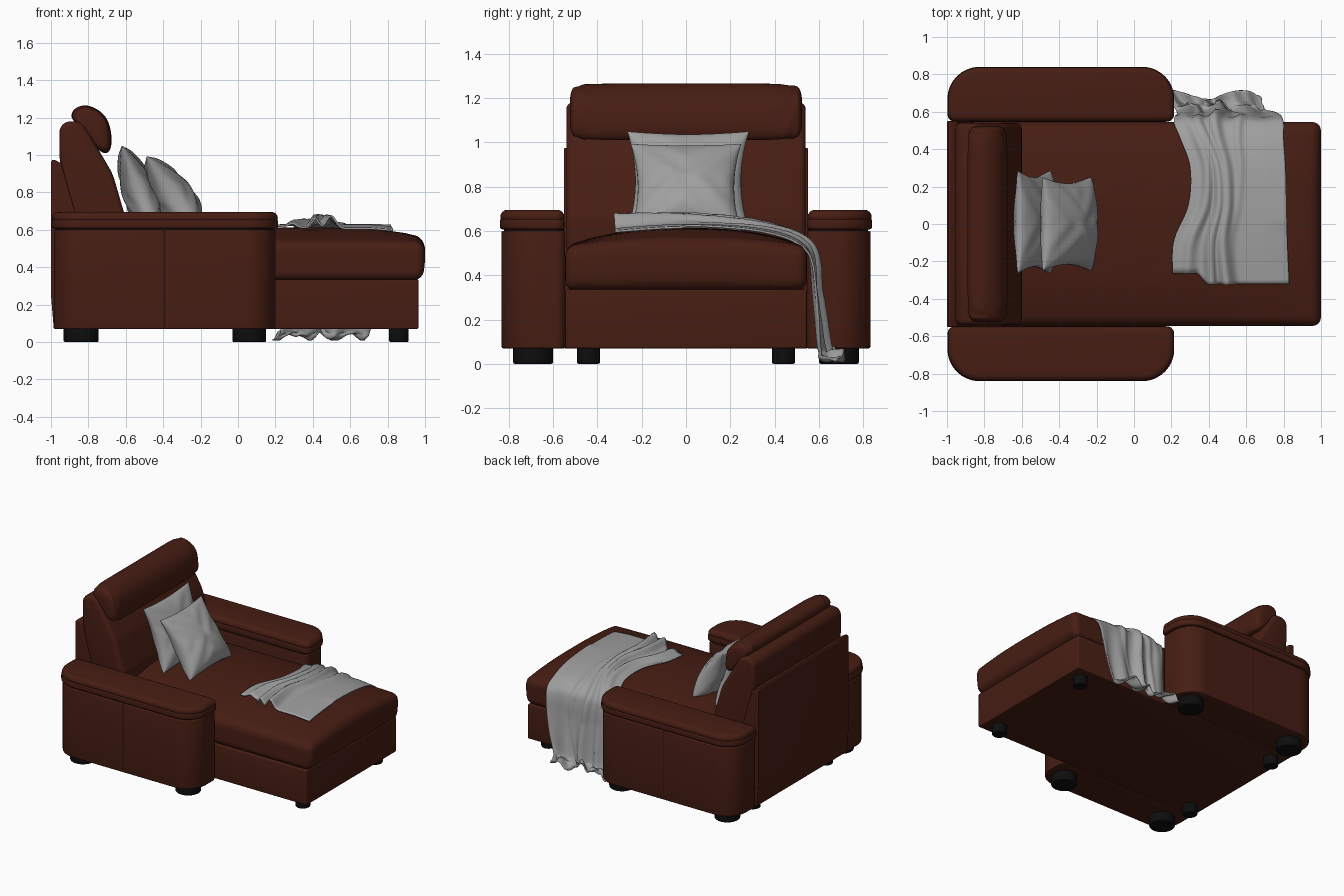
import bpy, bmesh, math
from mathutils import Vector
from math import sin, cos, exp, radians

if "Cube" in bpy.data.objects:
    bpy.data.objects.remove(bpy.data.objects["Cube"])


def material(name, rgb):
    m = bpy.data.materials.new(name)
    m.diffuse_color = (*rgb, 1)
    m.use_nodes = True
    m.node_tree.nodes["Principled BSDF"].inputs["Base Color"].default_value = m.diffuse_color
    return m


LEATHER = material("brown_leather", (0.062, 0.0125, 0.0065))
SEAM = material("dark_seam", (0.02, 0.005, 0.003))
CLOTH = material("grey_cloth", (0.35, 0.35, 0.35))
BLACK = material("black_plastic", (0.004, 0.004, 0.004))


def finish(name, bm, mat=None, subsurf=0, angle=35):
    bmesh.ops.recalc_face_normals(bm, faces=bm.faces)
    me = bpy.data.meshes.new(name)
    bm.to_mesh(me)
    bm.free()
    ob = bpy.data.objects.new(name, me)
    bpy.context.collection.objects.link(ob)
    if mat:
        me.materials.append(mat)
    bpy.ops.object.select_all(action='DESELECT')
    ob.select_set(True)
    bpy.context.view_layer.objects.active = ob
    bpy.ops.object.shade_smooth_by_angle(angle=radians(angle))
    if subsurf:
        mod = ob.modifiers.new("Subdivision", 'SUBSURF')
        mod.levels = mod.render_levels = subsurf
    return ob


def fillet(corners, n=8):
    """Outline from (a, b, radius) corners with rounded turns."""
    out = []
    for i, (x, y, r) in enumerate(corners):
        p = Vector((x, y))
        a = (Vector(corners[i - 1][:2]) - p).normalized()
        b = (Vector(corners[(i + 1) % len(corners)][:2]) - p).normalized()
        if r == 0:
            out.append(p)
            continue
        half = a.angle(b) / 2
        centre = p + (a + b).normalized() * (r / sin(half))
        va = p + a * (r / math.tan(half)) - centre
        vb = p + b * (r / math.tan(half)) - centre
        for k in range(n + 1):
            out.append(centre + va.lerp(vb, k / n).normalized() * r)
    return out


def bevel(bm, offset, segments=4):
    if offset:
        edges = [e for e in bm.edges if len(e.link_faces) == 2 and e.calc_face_angle() > 0.9]
        bmesh.ops.bevel(bm, geom=edges, offset=offset, segments=segments, profile=0.5,
                        affect='EDGES', clamp_overlap=True)


def prism(name, outline, axis, lo, hi, round_by=0, mat=LEATHER):
    """Outline extruded along z (plan outline) or y (side profile)."""
    bm = bmesh.new()
    def put(p, h):
        return bm.verts.new((p[0], p[1], h) if axis == 'z' else (p[0], h, p[1]))
    a, b = [put(p, lo) for p in outline], [put(p, hi) for p in outline]
    bm.faces.new(a)
    bm.faces.new(b[::-1])
    for i in range(len(a)):
        j = (i + 1) % len(a)
        bm.faces.new((a[i], a[j], b[j], b[i]))
    bmesh.ops.recalc_face_normals(bm, faces=bm.faces)
    bevel(bm, round_by)
    return finish(name, bm, mat)


def curve(pts, t):
    """Catmull-Rom sample through tuples, t in 0..1."""
    f = min(t, 0.99999) * (len(pts) - 1)
    i, u = int(f), f - int(f)
    p = [Vector(pts[min(max(i + k, 0), len(pts) - 1)]) for k in (-1, 0, 1, 2)]
    return 0.5 * (2 * p[1] + (p[2] - p[0]) * u + (2 * p[0] - 5 * p[1] + 4 * p[2] - p[3]) * u * u
                  + (3 * p[1] - p[0] - 3 * p[2] + p[3]) * u ** 3)


# Arms: body, recessed neck, overhanging pad and side seam
def plan(s, x0, x1, y0, y1, r):
    return fillet([(x0, s * y0, .04), (x1, s * y0, .04), (x1, s * y1, r), (x0, s * y1, r)], 10)


for s, side in ((-1, "front"), (1, "rear")):
    prism(side + "_arm_body", plan(s, -.985, .20, .545, .832, .16), 'z', .07, .60, .008)
    prism(side + "_arm_neck", plan(s, -.975, .19, .55, .822, .15), 'z', .59, .62, 0, SEAM)
    prism(side + "_arm_pad_welt", plan(s, -.997, .215, .547, .84, .17), 'z', .607, .655, .012)
    prism(side + "_arm_pad", plan(s, -.995, .213, .549, .838, .17), 'z', .63, .695, .032)
    prism(side + "_arm_seam", [(-.397, s * .82), (-.391, s * .82), (-.391, s * .8335), (-.397, s * .8335)],
          'z', .075, .598, 0, SEAM)

# Base box and back panel
prism("base", [(-.985, -.545), (.965, -.545), (.965, .545), (-.985, .545)], 'z', .07, .335, .008)
prism("back_panel", fillet([(-.985, .07, 0), (-1, .25, 0), (-1, .985, .015), (-.945, .955, .02),
                            (-.87, .69, 0), (-.85, .07, 0)], 4), 'y', -.55, .55, .006)

# Seat cushion: rounded block, cut into a grid, crowned and lightly tufted
bm = bmesh.new()
bmesh.ops.create_cube(bm, size=1)
for v in bm.verts:
    v.co = Vector((.13 + v.co.x * 1.74, v.co.y * 1.09, .43 + v.co.z * .2))
bevel(bm, .045, 5)
for axis, lo, count in ((0, -.66, 41), (1, -.48, 25), (2, .39, 3)):
    for k in range(count):
        co, no = Vector(), Vector()
        co[axis], no[axis] = lo + .04 * k, 1
        bmesh.ops.bisect_plane(bm, geom=bm.verts[:] + bm.edges[:] + bm.faces[:], plane_co=co, plane_no=no)
for v in bm.verts:
    x, y, z = v.co
    w = (z - .33) / .2
    dz = .083 * (1 - min(1, abs(y / .545)) ** 2.5) * (1 - .65 * max(0, x) ** 5)
    for tx in (-.2, .1, .4):
        for ty in (-.22, .22):
            dz -= .006 * exp(-((x - tx) ** 2 + (y - ty) ** 2) / .0018)
    v.co.z += w * dz
    if x > .9:
        v.co.x -= .05 * (w - .6) ** 2
finish("seat_cushion", bm, LEATHER)

# Reclined back cushion
prism("back_cushion", fillet([(-.90, .5, 0), (-.955, 1.0, .1), (-.955, 1.18, .06), (-.835, 1.18, .06),
                              (-.67, .9, .3), (-.60, .66, .1), (-.60, .5, 0)], 6), 'y', -.54, .54, .03)

# Headrest roll: kidney section lofted along y with gathered ends
section = [(-.90, 1.2), (-.88, 1.25), (-.82, 1.272), (-.755, 1.25), (-.695, 1.2), (-.672, 1.1),
           (-.678, 1.025), (-.71, 1.0), (-.76, 1.035), (-.80, 1.11), (-.855, 1.16)]
ys = [-.525, -.518, -.505, -.485, -.465, -.44, -.40, -.2, 0, .2, .40, .44, .465, .485, .505, .518, .525]
sizes = [.45, .75, .9, .91, .96, .97, 1, 1, 1]
bm = bmesh.new()
rings = []
for i, y in enumerate(ys):
    k = sizes[min(i, len(ys) - 1 - i)]
    ring = []
    for j, (x, z) in enumerate(section):
        q = k + (.08 * sin(j * 2.6 + i * 2.1) if .43 < abs(y) < .51 else 0)
        ring.append(bm.verts.new((-.785 + (x + .785) * q, y, 1.135 + (z - 1.135) * q)))
    rings.append(ring)
for a, b in zip(rings, rings[1:]):
    for j in range(len(a)):
        m = (j + 1) % len(a)
        bm.faces.new((a[j], a[m], b[m], b[j]))
bm.faces.new(rings[0])
bm.faces.new(rings[-1][::-1])
finish("headrest", bm, LEATHER, subsurf=2, angle=180)


# Throw pillows: two puffed sheets joined along a pinched outline
def pillow(name, centre, tilt, w, h, puff, n=28):
    up, out = Vector((-sin(tilt), 0, cos(tilt))), Vector((cos(tilt), 0, sin(tilt)))
    bm = bmesh.new()
    for s in (-1, 1):
        grid = []
        for i in range(n + 1):
            for j in range(n + 1):
                u, v = (sin(radians(90) * (2 * k / n - 1)) for k in (i, j))
                d = max(0, (1 - u * u) * (1 - v * v))
                sag = 1 - .3 * v                      # stuffing settles low
                t = puff * sag * d ** .42 + .006 * sin(9 * (abs(u) - abs(v))) * d ** .5
                pu, pv = w * u * (1 - .13 * (1 - v * v)), h * v * (1 - .07 * (1 - u * u))
                grid.append(bm.verts.new(Vector(centre) + Vector((0, pu, 0)) + up * pv + out * (s * t)))
        for i in range(n):
            for j in range(n):
                a = i * (n + 1) + j
                bm.faces.new([grid[k] for k in (a, a + 1, a + n + 2, a + n + 1)])
    bmesh.ops.remove_doubles(bm, verts=bm.verts, dist=.0004)
    finish(name, bm, CLOTH, angle=60)


pillow("large_pillow", (-.535, .01, .825), radians(21), .275, .24, .09)
pillow("small_pillow", (-.36, 0, .795), radians(33), .25, .235, .105)

# Throw blanket: rippled sheet over the seat, falling to the floor at the rear
path = [(-.32, .607), (-.1, .623), (.1, .625), (.3, .612), (.45, .58), (.535, .53), (.562, .46),
        (.572, .34), (.585, .2), (.60, .06), (.63, .017), (.69, .014)]
left = [.21, .21, .29, .30, .25, .215, .22, .23, .23, .22, .20, .18]
right = [.83, .82, .815, .81, .80, .80, .79, .77, .74, .70, .69, .69]
left, right = [(v, 0) for v in left], [(v, 0) for v in right]
NS, NT = 72, 56
bm = bmesh.new()
grid = []
for i in range(NS + 1):
    for j in range(NT + 1):
        t = j / NT
        s = i / NS
        if t < .3:
            s = s + .03 * (1 - s) * min(1, (.3 - t) * 12)
        p = curve(path, s)
        d = (curve(path, min(1, s + .01)) - curve(path, max(0, s - .01))).normalized()
        x = curve(left, s)[0] * (1 - t) + curve(right, s)[0] * t
        hang = max(0, (s - .45) / .55)
        lift = 0
        for c, wid, amp, ph in ((.12, .05, .03, 0), (.27, .04, .055, 1.3), (.42, .05, .075, 2.4), (.56, .035, .02, 4)):
            lift += amp * (.7 + .3 * sin(7 * s + ph)) * exp(-((t - c - .06 * sin(6 * s + ph)) / wid) ** 2)
        lift *= 1 - .6 * min(1, hang * 3)
        lift += hang * .022 * (1 + sin(t * 20 + 2 * sin(5 * s)))
        if s > .84:
            lift += .01 * sin(t * 37 + s * 30)
        y, z = p[0] - d[1] * lift, p[1] + d[0] * lift
        z -= .02 * max(0, t - .8) * 5 * (1 - min(1, hang * 4)) * max(0, y + .1 if y > 0 else .5)
        if s > .9:                                    # uneven hem pooled on the floor
            y += .025 * sin(t * 9 + 1) * (s - .9) * 10
        grid.append(bm.verts.new((x + .012 * sin(9 * s + 14 * t) * hang, y, max(z, .012))))
for i in range(NS):
    for j in range(NT):
        a = i * (NT + 1) + j
        bm.faces.new([grid[k] for k in (a, a + 1, a + NT + 2, a + NT + 1)])
blanket = finish("throw_blanket", bm, CLOTH, angle=80)
mod = blanket.modifiers.new("Thickness", 'SOLIDIFY')
mod.thickness, mod.offset = .01, 0

# Round feet: large under the arms, small under the base
for label, r, y0, xs in (("arm_foot", .09, .69, (-.835, .06)), ("base_foot", .052, .44, (-.88, .86))):
    for x in xs:
        for s in (-1, 1):
            ring = [(x + r * cos(k * math.tau / 32), s * y0 + r * sin(k * math.tau / 32)) for k in range(32)]
            prism(label, ring, 'z', 0, .075, .008, BLACK)
